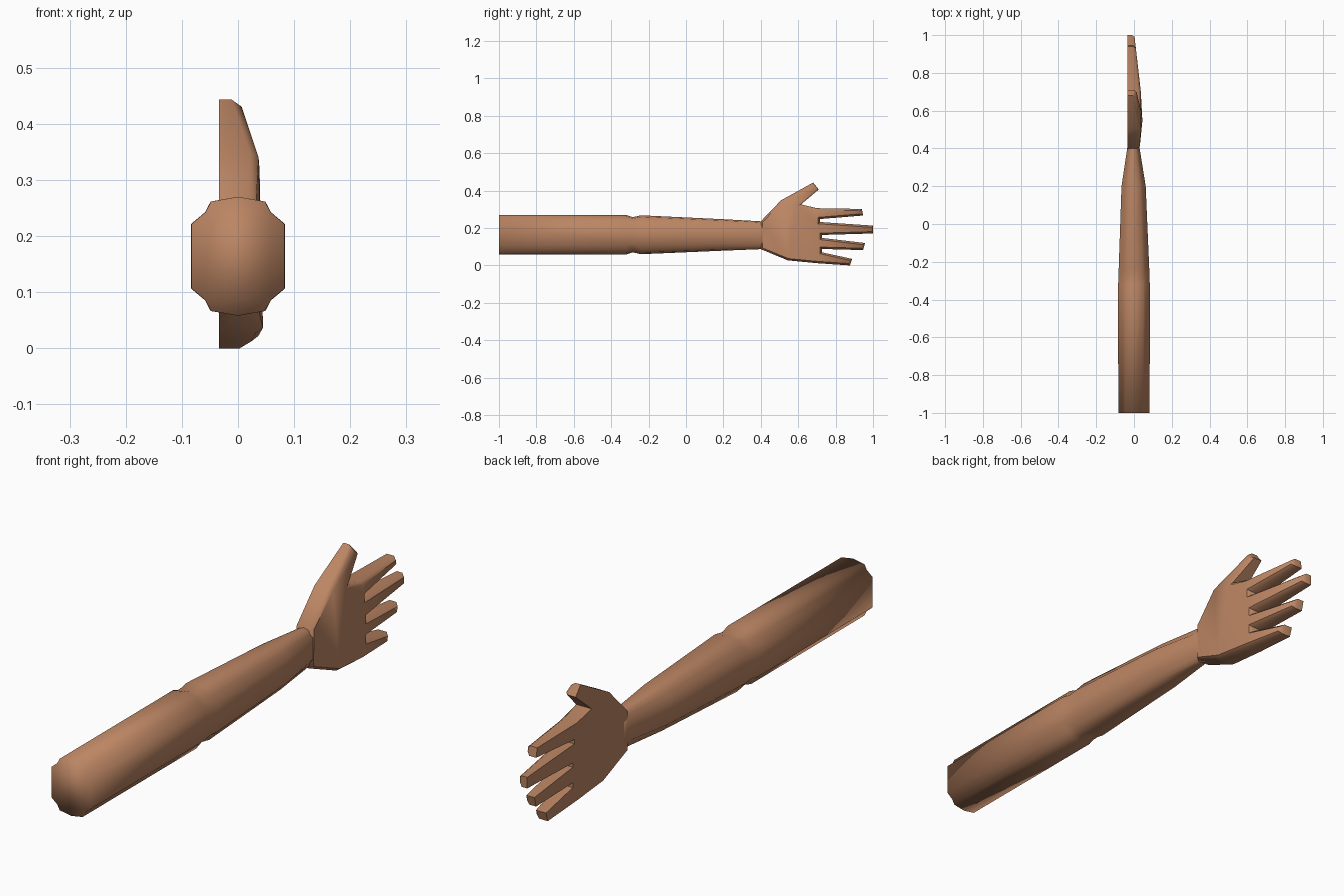
import bpy, bmesh, math

if "Cube" in bpy.data.objects:
    bpy.data.objects.remove(bpy.data.objects["Cube"])

skin = bpy.data.materials.new("skin")
skin.diffuse_color = (0.50, 0.235, 0.125, 1)
skin.use_nodes = True
skin.node_tree.nodes["Principled BSDF"].inputs["Base Color"].default_value = skin.diffuse_color


def lerp_table(table, t):
    """Piecewise linear lookup in a list of (key, value)."""
    if t <= table[0][0]:
        return table[0][1]
    for (a, va), (b, vb) in zip(table, table[1:]):
        if t <= b:
            return va + (vb - va) * (t - a) / (b - a)
    return table[-1][1]


def finish(bm, name, angle):
    bmesh.ops.recalc_face_normals(bm, faces=bm.faces[:])
    for f in bm.faces:
        f.smooth = True
    me = bpy.data.meshes.new(name)
    bm.to_mesh(me)
    bm.free()
    me.set_sharp_from_angle(angle=math.radians(angle))
    me.materials.append(skin)
    ob = bpy.data.objects.new(name, me)
    bpy.context.collection.objects.link(ob)
    return ob


# Arm: one cross-section lofted along y, with a crease at the elbow
quarter = [(0.0, 1.0), (0.58, 0.92), (0.70, 0.74), (1.0, 0.54)]   # unit half-sizes
right = quarter + [(x, -z) for x, z in reversed(quarter)]
section = right + [(-x, z) for x, z in reversed(right[1:-1])]

# y, x min, x max, z min, z max
rings = [(-1.0, -0.083, 0.083, 0.058, 0.270),
         (-0.32, -0.084, 0.084, 0.058, 0.270),
         (-0.285, -0.082, 0.082, 0.070, 0.258),
         (-0.24, -0.081, 0.081, 0.060, 0.268),
         (0.20, -0.066, 0.062, 0.079, 0.247),
         (0.40, -0.036, 0.030, 0.087, 0.236),
         (0.43, -0.033, 0.026, 0.090, 0.233)]
bm = bmesh.new()
loops = []
for y, x0, x1, z0, z1 in rings:
    cx, cz, hx, hz = (x0 + x1) / 2, (z0 + z1) / 2, (x1 - x0) / 2, (z1 - z0) / 2
    loops.append([bm.verts.new((cx + hx * u, y, cz + hz * v)) for u, v in section])
n = len(section)
for a, b in zip(loops, loops[1:]):
    for i in range(n):
        j = (i + 1) % n
        bm.faces.new((a[i], a[j], b[j], b[i]))
bm.faces.new(loops[0])
bm.faces.new(loops[-1])
finish(bm, "arm", 100)

# Hand: side outline (y, z) split into palm, thumb and fingers
outline = [(.40, .087), (.40, .236), (.508, .348), (.68, .443), (.71, .406),
           (.615, .326), (.70, .306), (.94, .302), (.947, .267), (.717, .248),
           (.717, .232), (1.0, .213), (1.0, .171), (.727, .163), (.727, .147),
           (.957, .12), (.947, .082), (.727, .088), (.727, .07), (.888, .035),
           (.877, .0), (.70, .012), (.545, .027)]
patches = [(2, 3, 4, 5), (6, 7, 8, 9), (10, 11, 12, 13), (14, 15, 16, 17),
           (18, 19, 20, 21), (0, 1, 2, 5, 22),
           (22, 5, 6, 9, 10, 13, 14, 17, 18, 21)]
back_by_y = [(.40, .03), (.56, .046), (.65, .042), (1.0, .002)]
back_by_z = [(.32, .046), (.35, .034), (.443, .002)]   # thins the thumb


def back(y, z):
    return min(lerp_table(back_by_y, y), lerp_table(back_by_z, z))


bm = bmesh.new()
palm = [bm.verts.new((-0.034, y, z)) for y, z in outline]
top = [bm.verts.new((back(y, z), y, z)) for y, z in outline]
top_faces = []
for p in patches:
    bm.faces.new([palm[i] for i in p])
    top_faces.append(bm.faces.new([top[i] for i in p]))
m = len(outline)
for i in range(m):
    j = (i + 1) % m
    bm.faces.new((palm[i], palm[j], top[j], top[i]))
bmesh.ops.recalc_face_normals(bm, faces=bm.faces[:])
# chamfer the rim on the back of the hand
bmesh.ops.inset_region(bm, faces=top_faces, thickness=0.01, use_even_offset=True)
keys = {(round(y, 4), round(z, 4)) for y, z in outline}
for v in bm.verts:
    if v.co.x > -0.03 and (round(v.co.y, 4), round(v.co.z, 4)) in keys:
        v.co.x -= 0.013
finish(bm, "hand", 50)
